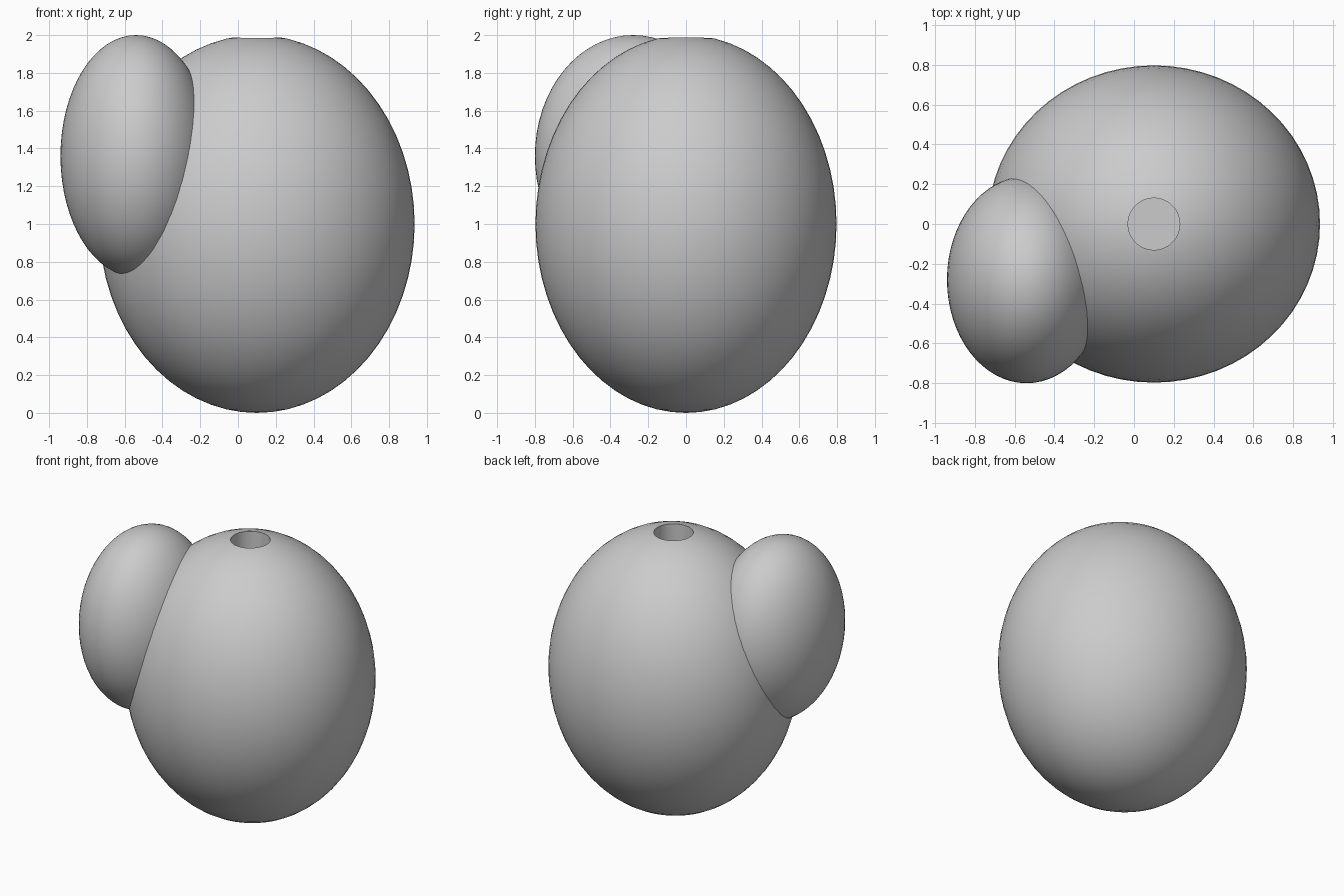
import bpy

cube = bpy.data.objects.get("Cube")
if cube:
    bpy.data.objects.remove(cube, do_unlink=True)

# Single plain grey material
grey = bpy.data.materials.new("plain_grey")
grey.use_nodes = True
colour = (0.6, 0.6, 0.6, 1)
grey.diffuse_color = colour
grey.node_tree.nodes["Principled BSDF"].inputs["Base Color"].default_value = colour


def ellipsoid(name, centre, radii):
    bpy.ops.mesh.primitive_uv_sphere_add(segments=64, ring_count=32, radius=1, location=centre)
    obj = bpy.context.object
    obj.name = name
    obj.scale = radii
    bpy.ops.object.transform_apply(location=False, rotation=False, scale=True)
    obj.data.materials.append(grey)
    return obj


# Large egg-shaped body and the smaller lobe on its upper right front
body = ellipsoid("body", (0.1, 0, 1), (0.835, 0.797, 1))
lobe = ellipsoid("side_lobe", (-0.54, -0.28, 1.36), (0.4, 0.52, 0.64))

# Round socket sunk into the top of the body
bpy.ops.mesh.primitive_cylinder_add(vertices=64, radius=0.13, depth=1, location=(0.1, 0, 2))
cutter = bpy.context.object
cutter.name = "socket_cutter"
cutter.data.materials.append(grey)
cutter.hide_render = True

bpy.context.view_layer.objects.active = body
cut = body.modifiers.new("socket", "BOOLEAN")
cut.operation = "DIFFERENCE"
cut.solver = "EXACT"
cut.object = cutter
bpy.ops.object.modifier_apply(modifier=cut.name)
bpy.data.objects.remove(cutter, do_unlink=True)

# Smooth surfaces with a crisp socket rim
for obj in (body, lobe):
    bpy.ops.object.select_all(action="DESELECT")
    obj.select_set(True)
    bpy.context.view_layer.objects.active = obj
    bpy.ops.object.shade_smooth_by_angle(angle=0.6)
